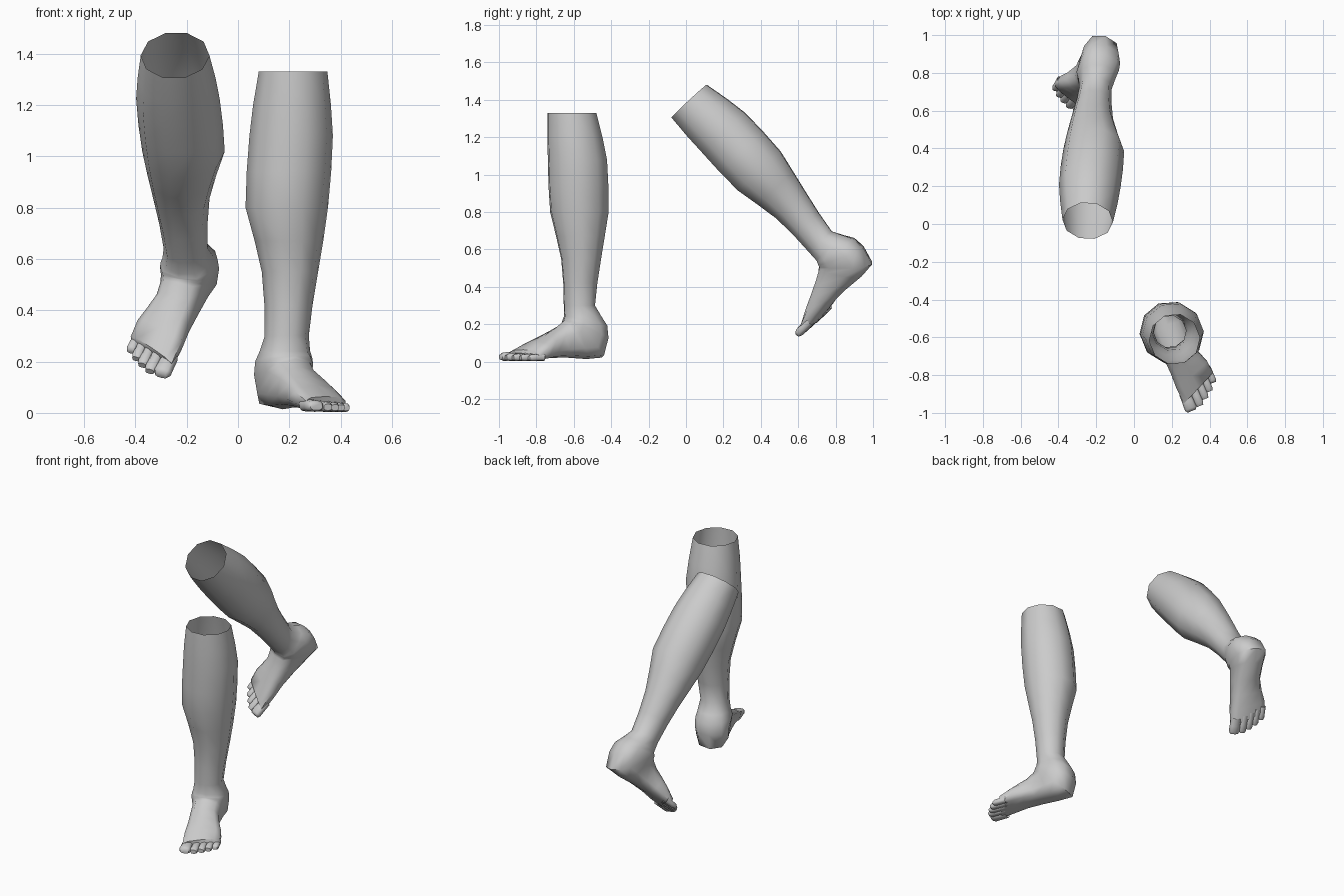
import bpy, bmesh, math
from mathutils import Matrix, Vector

cube = bpy.data.objects.get("Cube")
if cube:
    bpy.data.objects.remove(cube)

skin = bpy.data.materials.new("pale_grey")
skin.use_nodes = True
skin.diffuse_color = (0.6, 0.6, 0.6, 1)
skin.node_tree.nodes["Principled BSDF"].inputs["Base Color"].default_value = (0.6, 0.6, 0.6, 1)

SIDES = 10

# Shin sections: height, forward centre, sideways centre, radius
SHIN = [
    (1.33, .046, .008, .134), (1.2, .03, .01, .152), (1.08, .016, .012, .163),
    (.94, .008, .006, .165), (.8, .0, .0, .161), (.67, -.002, .01, .134),
    (.55, -.004, .015, .11), (.42, -.002, .008, .094), (.3, .0, .0, .086),
]

# Foot sections fanning round the ankle:
# front (forward, height), back (forward, height), half width, sideways, toe slant, squareness
FOOT = [
    (.083, .24, -.122, .24, .096, 0, 0, .9),
    (.086, .225, -.15, .19, .104, 0, 0, .75),
    (.088, .22, -.155, .12, .106, 0, 0, .7),
    (.09, .217, -.13, .022, .1, 0, 0, .7),
    (.1, .21, -.04, .014, .09, 0, 0, .75),
    (.14, .178, .08, .022, .086, 0, .1, .7),
    (.2, .143, .17, .02, .094, .012, .2, .7),
    (.26, .108, .25, .01, .106, .022, .35, .7),
    (.335, .064, .33, .006, .106, .028, .46, .7),
]

# Toes: sideways, base, tip, half width, height
TOES = [
    (-.05, .33, .433, .034, .052), (.002, .31, .424, .024, .046),
    (.042, .29, .4, .022, .044), (.078, .27, .372, .021, .042),
    (.113, .25, .337, .02, .04),
]


def section(front, back, width, side, slant=0.0, power=1.0):
    """Closed loop between a front and a back point, squarer for power < 1."""
    loop = []
    for i in range(SIDES):
        a = 2 * math.pi * i / SIDES
        c, s = math.cos(a), math.sin(a)
        c = math.copysign(abs(c) ** power, c)
        s = math.copysign(abs(s) ** power, s)
        fwd = (front[0] + back[0]) / 2 + c * (front[0] - back[0]) / 2
        z = (front[1] + back[1]) / 2 + c * (front[1] - back[1]) / 2
        loop.append(Vector((side + s * width, -(fwd - slant * s * width), z)))
    return loop


def loft(bm, loops):
    """Skin the loops in order and close the last one."""
    rings = [[bm.verts.new(p) for p in loop] for loop in loops]
    for a, b in zip(rings, rings[1:]):
        for i in range(SIDES):
            j = (i + 1) % SIDES
            bm.faces.new((a[i], b[i], b[j], a[j]))
    bm.faces.new(rings[-1])


def finish(name, bm, matrix):
    bmesh.ops.recalc_face_normals(bm, faces=bm.faces)
    bm.transform(matrix)
    if matrix.determinant() < 0:
        bmesh.ops.reverse_faces(bm, faces=bm.faces)
    mesh = bpy.data.meshes.new(name)
    bm.to_mesh(mesh)
    bm.free()
    mesh.materials.append(skin)
    obj = bpy.data.objects.new(name, mesh)
    bpy.context.collection.objects.link(obj)
    bpy.ops.object.select_all(action='DESELECT')
    obj.select_set(True)
    bpy.context.view_layer.objects.active = obj
    bpy.ops.object.shade_smooth_by_angle(angle=math.radians(60))


def build_leg(label, matrix, bend):
    # Open-topped shin running into the foot; bend tips the shin back at the ankle
    bm = bmesh.new()
    loops = []
    for z, fwd, side, r in SHIN:
        fwd -= bend * (z - .25)
        loops.append(section((fwd + r, z), (fwd - r, z), r, side))
    for fs, fz, bs, bz, w, side, slant, power in FOOT:
        loops.append(section((fs, fz), (bs, bz), w, side, slant, power))
    loft(bm, loops)
    finish(label + "_lower_leg", bm, matrix)

    # Five short toes
    bm = bmesh.new()
    for side, base, tip, w, h in TOES:
        length = tip - base
        loops = []
        for t, wide, top, low in ((0, .9, 1.1, .1), (.5, .95, 1, .1),
                                  (.85, 1, .95, .08), (1, .75, .75, .2)):
            s = base + t * length
            loops.append(section((s, h * top), (s, h * low), w * wide, side, 0, .75))
        loft(bm, loops)
    finish(label + "_toes", bm, matrix)


turn = Matrix.Rotation(math.radians(22), 4, 'Z')
mirror = Matrix.Diagonal((-1, 1, 1, 1))

# Standing leg
build_leg("left", Matrix.Translation((.19, -.57, 0)) @ turn, 0)

# Trailing leg, tilted with the heel raised
tilt = Matrix.Rotation(math.radians(-2.5), 4, 'Y') @ Matrix.Rotation(math.radians(43), 4, 'X')
build_leg("right", Matrix.Translation((-.195, .922, .42)) @ tilt @ mirror @ turn, .042)
